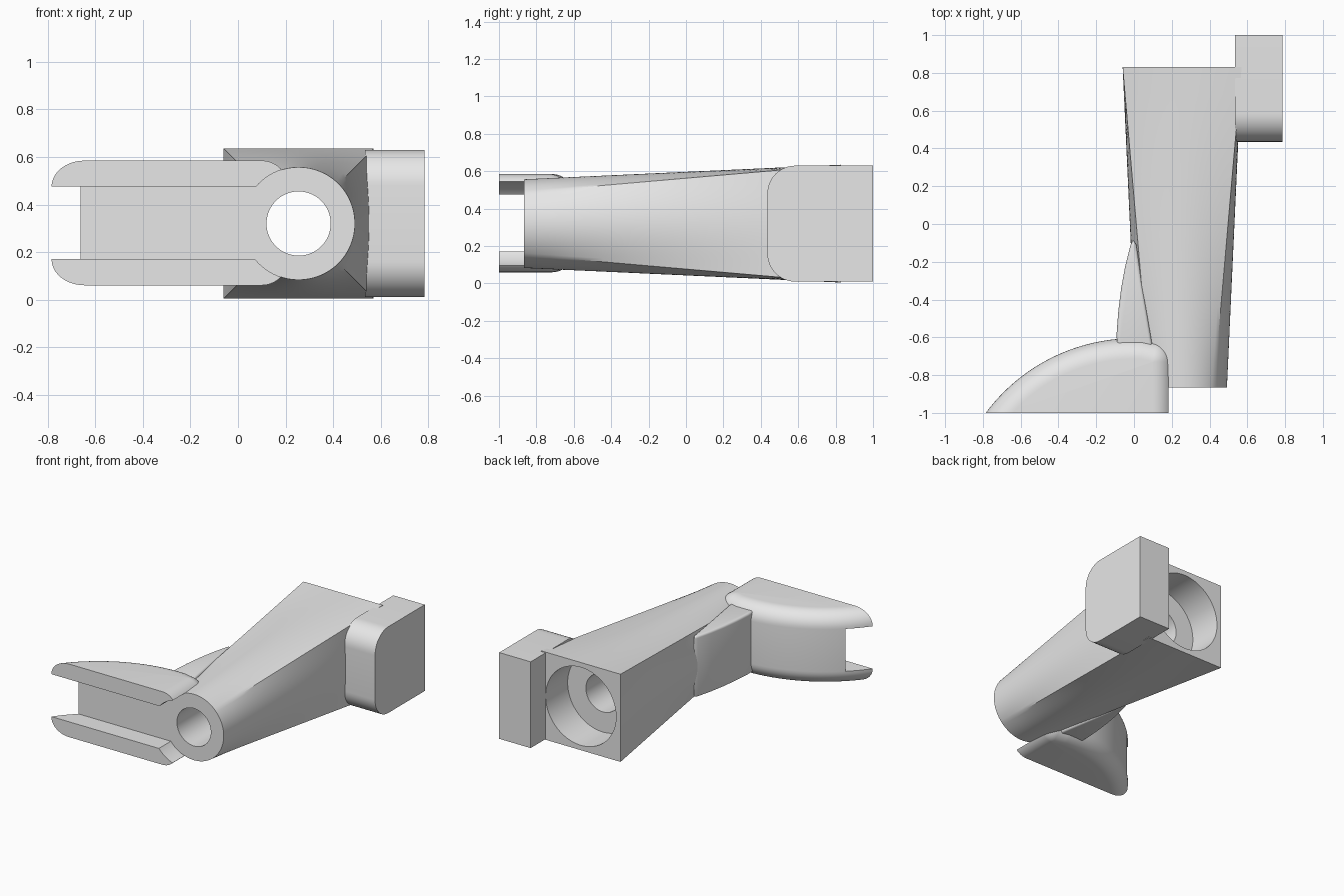
import bpy
import bmesh
from math import sin, cos, pi, sqrt, asin

if "Cube" in bpy.data.objects:
    bpy.data.objects.remove(bpy.data.objects["Cube"])

grey = bpy.data.materials.new("light_grey")
grey.use_nodes = True
grey.diffuse_color = (0.8, 0.8, 0.8, 1)
grey.node_tree.nodes["Principled BSDF"].inputs["Base Color"].default_value = (0.8, 0.8, 0.8, 1)

CX, CZ = 0.255, 0.32      # bore axis
FRONT, BACK = -0.865, 0.83
R = 0.237                 # outer radius of the round end


def loft(name, rings):
    """Closed solid through a list of equal-length point rings."""
    bm = bmesh.new()
    vs = [[bm.verts.new(p) for p in ring] for ring in rings]
    n = len(vs[0])
    for a, b in zip(vs, vs[1:]):
        for i in range(n):
            j = (i + 1) % n
            bm.faces.new((a[i], a[j], b[j], b[i]))
    bm.faces.new(vs[0])
    bm.faces.new(vs[-1])
    bmesh.ops.recalc_face_normals(bm, faces=bm.faces)
    mesh = bpy.data.meshes.new(name)
    bm.to_mesh(mesh)
    bm.free()
    mesh.materials.append(grey)
    obj = bpy.data.objects.new(name, mesh)
    bpy.context.collection.objects.link(obj)
    return obj


def circle(r, y, n=96):
    return [(CX + r * cos(2 * pi * i / n), y, CZ + r * sin(2 * pi * i / n)) for i in range(n)]


def activate(obj):
    bpy.ops.object.select_all(action='DESELECT')
    obj.select_set(True)
    bpy.context.view_layer.objects.active = obj


def cut(obj, cutter):
    mod = obj.modifiers.new("cut", 'BOOLEAN')
    mod.operation = 'DIFFERENCE'
    mod.solver = 'EXACT'
    mod.object = cutter
    activate(obj)
    bpy.ops.object.modifier_apply(modifier=mod.name)


def smooth(obj):
    activate(obj)
    bpy.ops.object.shade_smooth_by_angle(angle=pi / 7)


# Body: ruled loft from a round front to a square back
H = 0.315
round_end = circle(R, FRONT)
square_end = []
for x, y, z in round_end:
    dx, dz = x - CX, z - CZ
    s = H / max(abs(dx), abs(dz))
    square_end.append((CX + dx * s, BACK, CZ + dz * s))
STEPS = 12
body = loft("tapered_body", [
    [tuple(p + (q - p) * k / STEPS for p, q in zip(a, b)) for a, b in zip(round_end, square_end)]
    for k in range(STEPS + 1)])

# Fork: curved guard with rounded rims, then slotted from the front
RIM = 0.11
ARC_R, ARC_Y, END_X = 0.977, -1.582, 0.21


def fork_outline(d, z):
    r = ARC_R - d
    start = -asin(sqrt(r * r - (-1 - ARC_Y) ** 2) / r)
    stop = 0.045
    pts = []
    for i in range(41):
        a = start + (stop - start) * i / 40
        pts.append((r * sin(a), ARC_Y + r * cos(a), z))
    c = max(RIM - d, 0.001)
    for i in range(11):
        a = pi / 2 * (1 - i / 10)
        pts.append((END_X - RIM + c * cos(a), -0.73 + c * sin(a), z))
    pts.append((END_X - d, -1, z))
    return pts


profile = [(RIM * (1 - cos(t)), RIM * sin(t)) for t in (pi / 2 * i / 10 for i in range(11))]
LOW, HIGH = 0.17, 0.475
fork = loft("fork_guard",
            [fork_outline(d, LOW - h) for d, h in reversed(profile)]
            + [fork_outline(d, HIGH + h) for d, h in profile])

# Side fin blending the body into the fork
fin_pts = [(0.10, -0.66), (-0.09, -0.66), (-0.092, -0.58), (-0.083, -0.46), (-0.068, -0.34),
           (-0.046, -0.22), (-0.018, -0.11), (-0.004, -0.08), (0.012, -0.11), (0.05, -0.36)]
fin = loft("side_fin", [[(x, y, z) for x, y in fin_pts] for z in (0.1, 0.54)])
bev = fin.modifiers.new("round", 'BEVEL')
bev.width = 0.025
bev.segments = 4
bev.limit_method = 'ANGLE'
bev.angle_limit = pi / 3
activate(fin)
bpy.ops.object.modifier_apply(modifier=bev.name)

# Side block with two rounded front corners
B0, B1, Z0, Z1, C = 0.435, 1.0, 0.01, 0.63, 0.15
block_pts = [(B1, Z0), (B1, Z1)]
for zc, a0 in ((Z1 - C, pi / 2), (Z0 + C, pi)):
    for i in range(13):
        a = a0 + pi / 2 * i / 12
        block_pts.append((B0 + C + C * cos(a), zc + C * sin(a)))
block = loft("side_block", [[(x, y, z) for y, z in block_pts] for x in (0.535, 0.785)])

# Cutters: bore, counterbore, slot and clearance around the round end
bore = loft("bore_cutter", [circle(0.135, -1.2), circle(0.135, 1.2)])
counterbore = loft("counterbore_cutter", [circle(0.28, BACK - 0.25), circle(0.28, 1.2)])
clearance = loft("clearance_cutter", [circle(R, -1.2), circle(R, FRONT)])
slot = loft("slot_cutter", [[(x, y, z) for x, y in ((-1, -1.2), (0.2, -1.2), (0.2, FRONT), (-1, FRONT))]
                            for z in (LOW, HIGH)])
cut(body, bore)
cut(body, counterbore)
for tool in (slot, clearance, bore):
    cut(fork, tool)
for tool in (bore, counterbore, clearance, slot):
    bpy.data.objects.remove(tool)

for part in (body, fork, fin, block):
    smooth(part)
